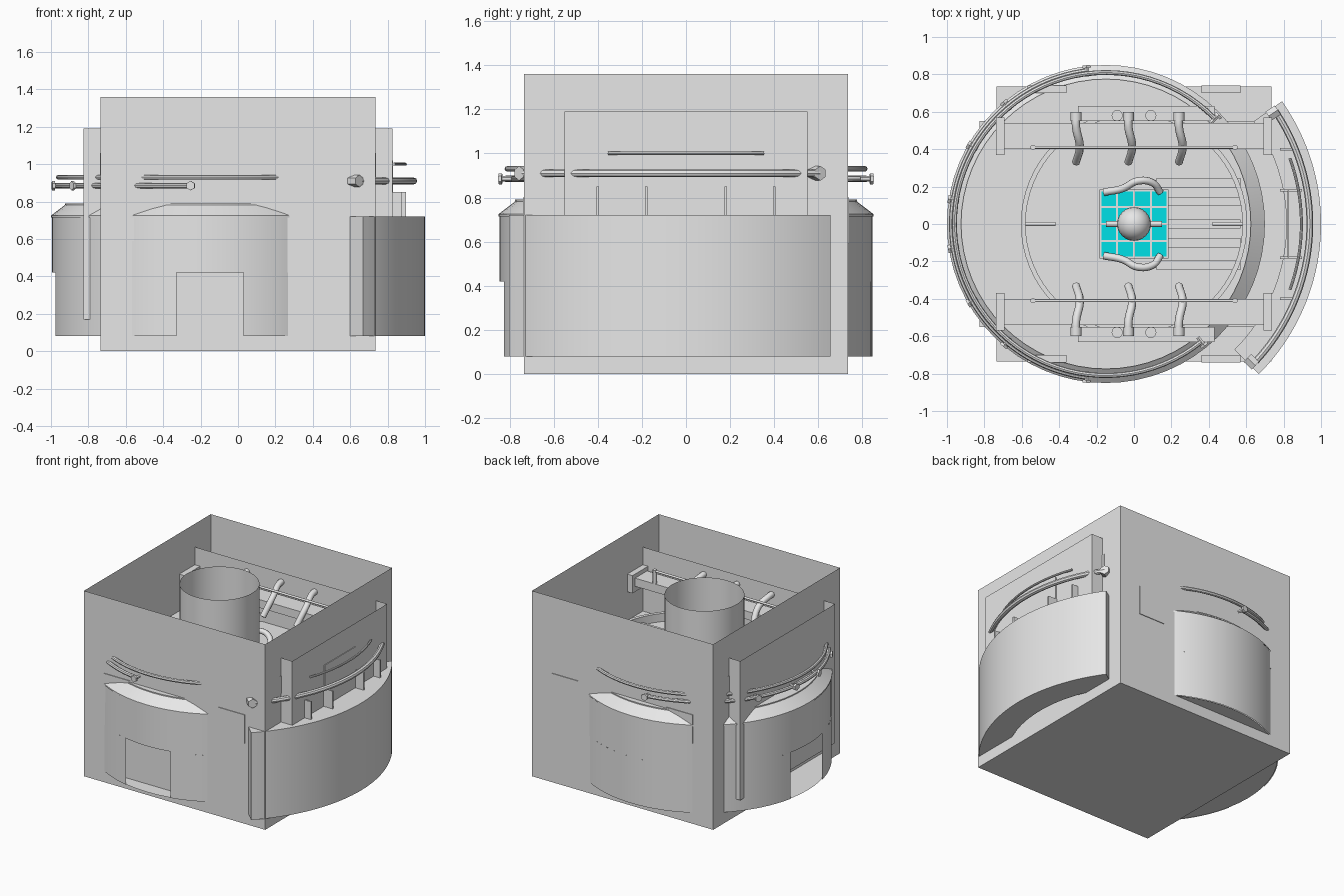
import bpy, bmesh, math
from mathutils import Vector

old = bpy.data.objects.get("Cube")
if old:
    bpy.data.objects.remove(old, do_unlink=True)


def material(name, colour):
    m = bpy.data.materials.new(name)
    m.use_nodes = True
    m.diffuse_color = colour
    m.node_tree.nodes["Principled BSDF"].inputs["Base Color"].default_value = colour
    return m


GREY = material("light grey", (0.8, 0.8, 0.8, 1))
CYAN = material("cyan", (0.0, 0.9, 0.95, 1))
DRUM_X, DOOR_X = -0.15, -0.135


def finish(bm, name, mat=GREY, smooth=False):
    mesh = bpy.data.meshes.new(name)
    bm.to_mesh(mesh)
    bm.free()
    ob = bpy.data.objects.new(name, mesh)
    bpy.context.collection.objects.link(ob)
    mesh.materials.append(mat)
    if smooth:
        bpy.ops.object.select_all(action='DESELECT')
        ob.select_set(True)
        bpy.context.view_layer.objects.active = ob
        bpy.ops.object.shade_smooth_by_angle(angle=math.radians(35))
    return ob


def box(name, x, y, z, mat=GREY, open_top=False):
    bm = bmesh.new()
    bmesh.ops.create_cube(bm, size=1)
    for v in bm.verts:
        v.co = [lo + (c + 0.5) * (hi - lo) for c, (lo, hi) in zip(v.co, (x, y, z))]
    if open_top:
        top = [f for f in bm.faces if f.normal.z > 0.9]
        bmesh.ops.delete(bm, geom=top, context='FACES_ONLY')
    return finish(bm, name, mat)


def sweep(name, cx, profile, a0=0, a1=360, closed=False, steps=64):
    """Turn a (radius, height) profile about a vertical axis at x = cx."""
    bm = bmesh.new()
    rows = []
    for i in range(steps + 1):
        a = math.radians(a0 + (a1 - a0) * i / steps)
        rows.append([bm.verts.new((cx + r * math.cos(a), r * math.sin(a), z)) for r, z in profile])
    n = len(profile)
    for p, q in zip(rows, rows[1:]):
        for j in range(n if closed else n - 1):
            k = (j + 1) % n
            bm.faces.new((p[j], q[j], q[k], p[k]))
    if closed:
        bm.faces.new(rows[0])
        bm.faces.new(rows[-1][::-1])
    bmesh.ops.remove_doubles(bm, verts=bm.verts, dist=0.0001)
    if closed:
        bmesh.ops.recalc_face_normals(bm, faces=bm.faces)
    return finish(bm, name, smooth=True)


def rod(name, a, b, r, sides=12):
    a, b = Vector(a), Vector(b)
    bm = bmesh.new()
    bmesh.ops.create_cone(bm, cap_ends=True, segments=sides, radius1=r, radius2=r, depth=(b - a).length)
    turn = (b - a).to_track_quat('Z', 'Y')
    for v in bm.verts:
        v.co = turn @ v.co + (a + b) / 2
    return finish(bm, name, smooth=True)


def pipe(name, points, r):
    cu = bpy.data.curves.new(name, 'CURVE')
    cu.dimensions = '3D'
    cu.bevel_depth, cu.bevel_resolution, cu.use_fill_caps = r, 2, True
    cu.resolution_u = 6
    s = cu.splines.new('BEZIER')
    s.bezier_points.add(len(points) - 1)
    for bp, p in zip(s.bezier_points, points):
        bp.co = p
        bp.handle_left_type = bp.handle_right_type = 'AUTO'
    cu.materials.append(GREY)
    ob = bpy.data.objects.new(name, cu)
    bpy.context.collection.objects.link(ob)


def polar(cx, r, a, z):
    a = math.radians(a)
    return cx + r * math.cos(a), r * math.sin(a), z


def rail(name, cx, r, z, a0, a1, thick, bolts=()):
    ring = [(r + thick * math.cos(math.tau * k / 8), z + thick * math.sin(math.tau * k / 8)) for k in range(8)]
    sweep(name, cx, ring, a0, a1, closed=True)
    for a in bolts:
        rod(name + "_bolt", polar(cx, r - 0.03, a, z), polar(cx, r + 0.03, a, z), 0.012, 6)
        rod(name + "_nut", polar(cx, r + 0.015, a, z), polar(cx, r + 0.03, a, z), 0.025, 6)


# Open-topped outer shell and the narrower box running through it
box("outer_shell", (-0.735, 0.735), (-0.735, 0.735), (0, 1.36), open_top=True)
box("cross_box", (-0.825, 0.825), (-0.55, 0.55), (0.17, 1.19), open_top=True)

# Square hatches in the front and back walls
for s in (-1, 1):
    for t in (-1, 1):
        box("hatch", sorted((s * 0.36, s * 0.57)), sorted((t * 0.70, t * 0.74)), (0.59, 0.80))

# Round drum: floor, lower wall with two doorways, upper wall and sloped lid
sweep("drum_floor", DRUM_X, [(0, 0.08), (0.84, 0.08)])
for a0, a1 in ((44, 167.7), (192.3, 257.7), (282.3, 309)):
    sweep("drum_lower_wall", DRUM_X, [(0.845, 0.08), (0.845, 0.42)], a0, a1, steps=32)
sweep("drum_upper_wall", DRUM_X, [(0.845, 0.42), (0.845, 0.72)], 44, 309)
sweep("drum_lid", DRUM_X, [(0.85, 0.715), (0.85, 0.725), (0.775, 0.782), (0.775, 0.79), (0, 0.79)])

# Curved sliding door on the left side
sweep("sliding_door", DOOR_X, [(0.95, 0.08), (1.135, 0.08), (1.135, 0.72), (0.95, 0.72)],
      -45, 35.3, closed=True, steps=40)
for y in (-0.40, -0.18, 0.18, 0.40):
    box("door_fin", (0.78, 0.915 - abs(y) * 0.1), (y - 0.006, y + 0.006), (0.72, 0.85))
box("door_back_plate", (0.82, 0.83), (-0.18, 0.18), (0.72, 1.02))

# Hand rails around drum and door
rail("upper_rail", DRUM_X, 0.81, 0.93, 44, 309, 0.013, (44, 309))
rail("lower_rail", DRUM_X, 0.825, 0.885, 97, 263, 0.014, (97, 130, 150, 171, 189, 210, 230, 263))
rail("door_rail", DOOR_X, 1.075, 0.91, -43, 34, 0.018)
rail("inner_door_rail", DOOR_X, 1.03, 1.0, -20, 20, 0.008)
for a in (-44, 34):
    rod("door_rail_nut", polar(DOOR_X, 1.03, a, 0.91), polar(DOOR_X, 1.09, a, 0.91), 0.033, 6)

# Upright tube and inner ring on the deck
sweep("central_tube", DRUM_X, [(0.265, 0.79), (0.265, 1.29)])
sweep("inner_ring", 0, [(0.58, 0.79), (0.605, 0.79), (0.605, 0.85), (0.58, 0.85)], 0, 360, closed=True)

# Deck slats and ring spokes
for y in (-0.22, -0.10, 0.0, 0.12, 0.22):
    box("deck_slat", (0.12, 0.57), (y - 0.025, y + 0.025), (0.79, 0.81))
for s in (-1, 1):
    rod("ring_spoke", (s * 0.42, 0, 0.86), (s * 0.58, 0, 0.86), 0.012)
    # Side beams with end plates, rod and three bent pipes each
    box("side_beam", (-0.70, 0.70), sorted((s * 0.40, s * 0.54)), (0.97, 1.03))
    for x in (-0.715, 0.715):
        box("beam_end", (x - 0.022, x + 0.022), sorted((s * 0.37, s * 0.57)), (0.93, 1.06))
    rod("beam_rod", (-0.54, s * 0.41, 1.12), (0.54, s * 0.41, 1.12), 0.008)
    for x in (-0.54, 0.54):
        rod("rod_post", (x, s * 0.41, 1.02), (x, s * 0.41, 1.13), 0.014)
    for x in (-0.31, -0.03, 0.24):
        pipe("bent_pipe", [(x, s * 0.60, 1.12), (x, s * 0.52, 1.12), (x + 0.02, s * 0.42, 1.07),
                           (x, s * 0.33, 0.95)], 0.022)
        rod("pipe_collar", (x, s * 0.55, 1.12), (x, s * 0.60, 1.12), 0.03)
    # Ledge with two short valve stubs
    box("side_ledge", (-0.30, 0.43), sorted((s * 0.55, s * 0.63)), (0.79, 0.90))
    for x in (-0.09, 0.09):
        rod("valve_stub", (x, s * 0.58, 0.90), (x, s * 0.58, 0.95), 0.03)
    # Curled hose beside the console
    pipe("hose", [(-0.16, s * 0.17, 0.85), (-0.06, s * 0.19, 0.88), (0.02, s * 0.23, 0.90),
                  (0.10, s * 0.22, 0.88), (0.14, s * 0.17, 0.84)], 0.02)

# Console with a tiled cyan top and a round knob
box("console", (-0.185, 0.185), (-0.185, 0.185), (0.79, 0.82))
for i in range(4):
    for j in range(4):
        x, y = -0.18 + i * 0.09, -0.18 + j * 0.09
        box("console_tile", (x + 0.005, x + 0.085), (y + 0.005, y + 0.085), (0.82, 0.828), CYAN)
bm = bmesh.new()
bmesh.ops.create_uvsphere(bm, u_segments=24, v_segments=12, radius=0.09)
bmesh.ops.translate(bm, verts=bm.verts, vec=(0, 0, 0.88))
finish(bm, "knob", smooth=True)
for s in (-1, 1):
    rod("knob_arm", (s * 0.08, 0, 0.88), (s * 0.15, 0, 0.88), 0.016)
